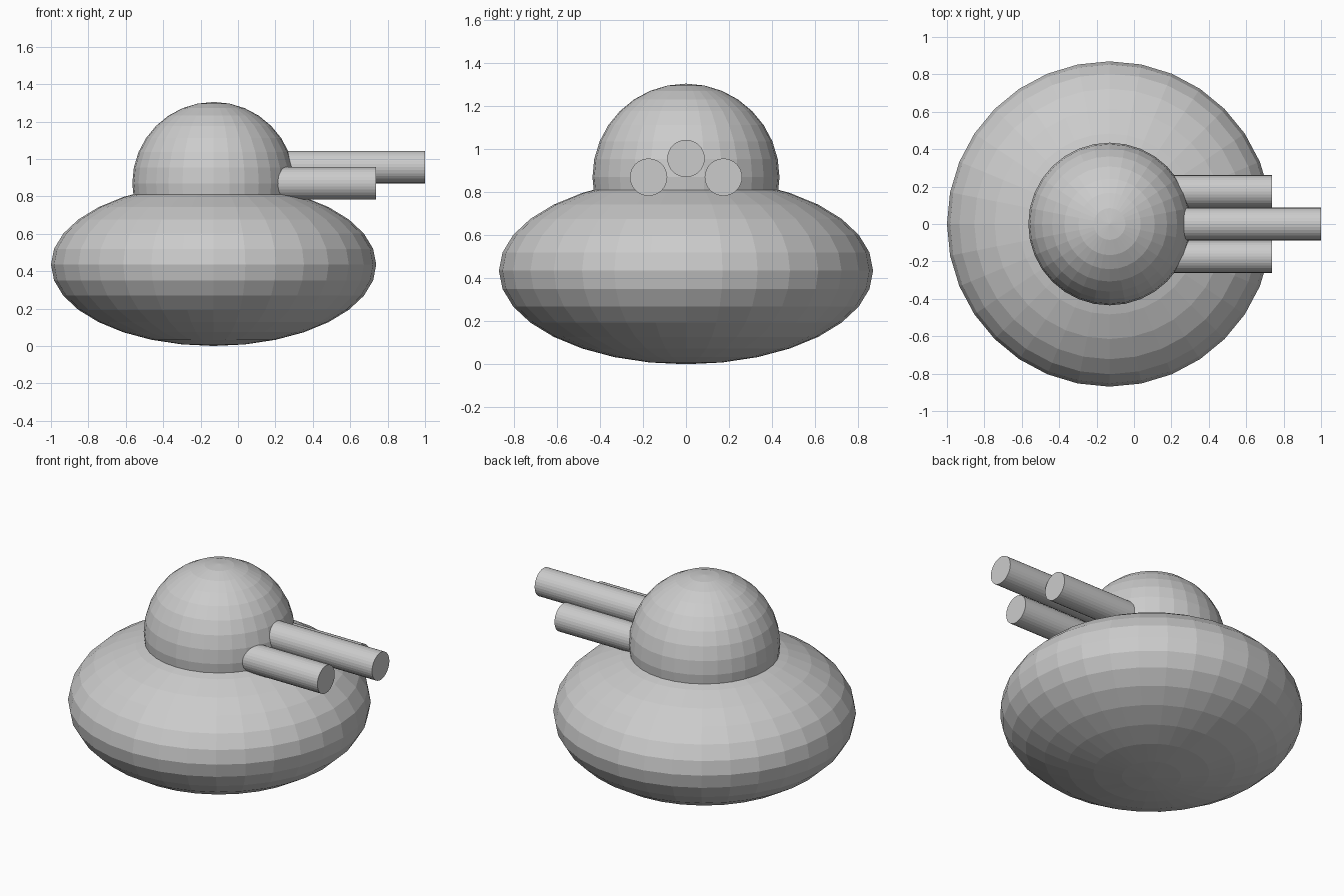
import bpy
from math import pi

if "Cube" in bpy.data.objects:
    bpy.data.objects.remove(bpy.data.objects["Cube"])

S = 2 / 2.3          # body radius; every other size is a fraction of it
CX = -1 + S          # x of the turret axis


def ball(name, z, radius, squash=1.0):
    bpy.ops.mesh.primitive_uv_sphere_add(segments=32, ring_count=16, radius=radius * S,
                                         location=(CX, 0, z * S))
    ob = bpy.context.object
    ob.name = name
    ob.scale.z = squash
    return ob


def barrel(name, x, y, z):
    bpy.ops.mesh.primitive_cylinder_add(vertices=32, radius=0.1 * S, depth=S,
                                        location=(CX + x * S, y * S, z * S),
                                        rotation=(0, pi / 2, 0))
    bpy.context.object.name = name


# Flattened lower body and round dome sunk half into it
ball("body", 0.5, 1.0, 0.5)
ball("dome", 1.0, 0.5)

# Three barrels pointing to +x, the middle one higher and further forward
barrel("middle_barrel", 0.8, 0, 1.1)
for side, y in (("left", 0.2), ("right", -0.2)):
    barrel(side + "_barrel", 0.5, y, 1.0)
